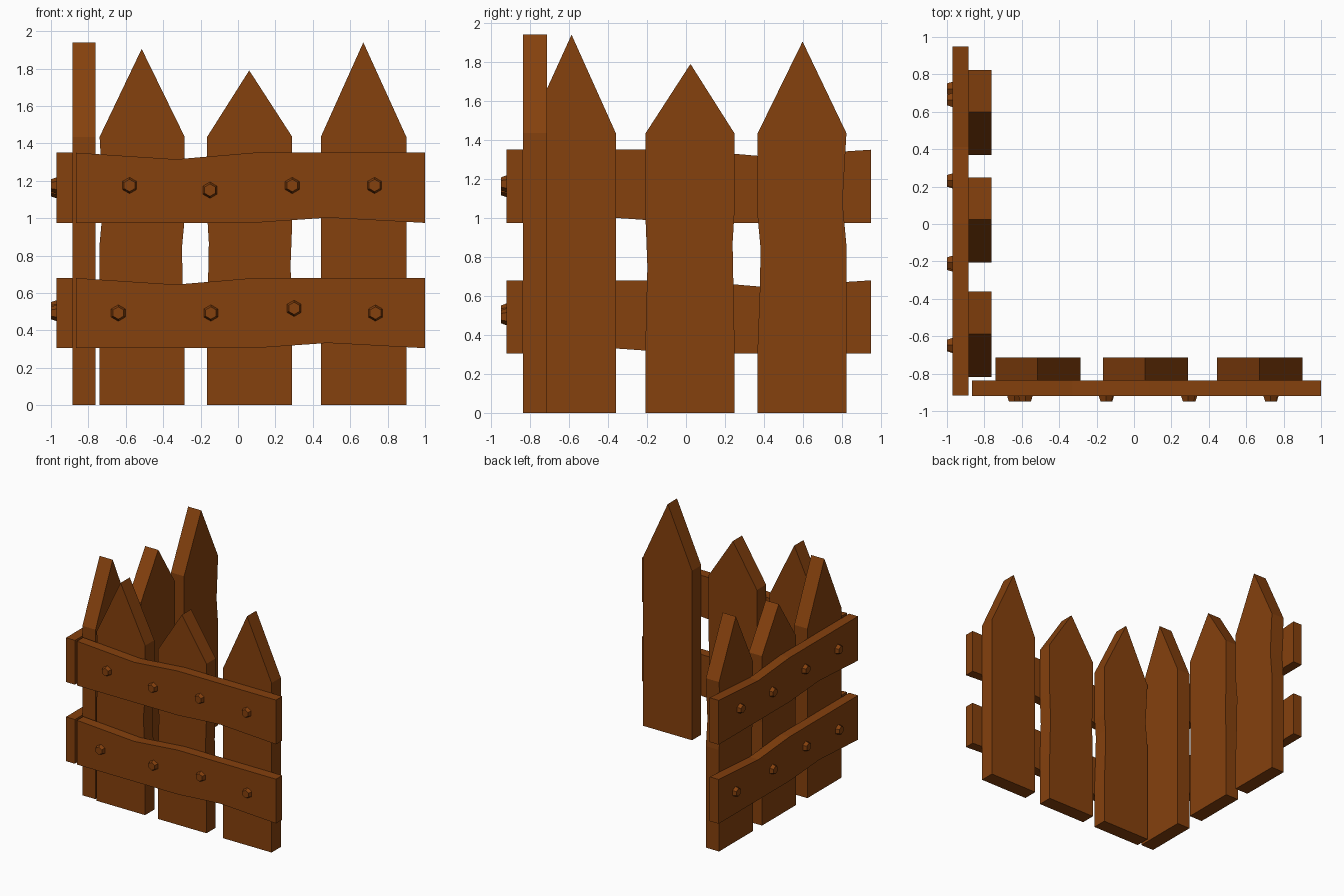
import bpy, bmesh, math
from mathutils import Matrix

if "Cube" in bpy.data.objects:
    bpy.data.objects.remove(bpy.data.objects["Cube"])

wood = bpy.data.materials.new("brown_wood")
wood.diffuse_color = (0.235, 0.052, 0.004, 1)
wood.use_nodes = True
wood.node_tree.nodes["Principled BSDF"].inputs["Base Color"].default_value = wood.diffuse_color


def finish(name, bm, matrix):
    """Place the mesh in its panel and link it as a flat shaded object."""
    bmesh.ops.transform(bm, matrix=matrix, verts=bm.verts)
    bmesh.ops.recalc_face_normals(bm, faces=bm.faces)
    mesh = bpy.data.meshes.new(name)
    bm.to_mesh(mesh)
    bm.free()
    mesh.materials.append(wood)
    bpy.context.collection.objects.link(bpy.data.objects.new(name, mesh))


def board(name, outline, y0, y1, matrix):
    """Extrude an x-z outline from y0 to y1."""
    bm = bmesh.new()
    face = bm.faces.new([bm.verts.new((x, y0, z)) for x, z in outline])
    ext = bmesh.ops.extrude_face_region(bm, geom=[face], use_keep_orig=True)
    for v in ext["geom"]:
        if isinstance(v, bmesh.types.BMVert):
            v.co.y = y1
    finish(name, bm, matrix)


def bolt(name, x, z, matrix):
    """Tapered hexagonal bolt head pointing to -y."""
    bm = bmesh.new()
    place = (Matrix.Translation((x, -0.933, z)) @ Matrix.Rotation(math.pi / 2, 4, 'X')
             @ Matrix.Rotation(math.pi / 6, 4, 'Z'))
    bmesh.ops.create_cone(bm, cap_ends=True, segments=6, radius1=0.045,
                          radius2=0.033, depth=0.034, matrix=place)
    # a hexagon corner points straight up
    xs = [v.co.x - x for v in bm.verts]
    if max(xs) > 0.0445:
        bmesh.ops.rotate(bm, verts=bm.verts, cent=(x, 0, z),
                         matrix=Matrix.Rotation(math.pi / 6, 3, 'Y'))
    finish(name, bm, matrix)


# Outlines, counter-clockwise from bottom left; the sides have slight notches
PICKETS = [
    [(-0.74, 0), (-0.285, 0), (-0.285, 0.35), (-0.297, 0.66), (-0.299, 0.85),
     (-0.285, 1.0), (-0.285, 1.435), (-0.515, 1.905), (-0.74, 1.435),
     (-0.72, 1.08), (-0.74, 0.86)],
    [(-0.165, 0), (0.29, 0), (0.29, 0.4), (0.281, 0.75), (0.29, 0.98),
     (0.29, 1.435), (0.06, 1.79), (-0.165, 1.435), (-0.165, 1.02),
     (-0.156, 0.87), (-0.165, 0.4)],
    [(0.443, 0), (0.90, 0), (0.90, 1.435), (0.67, 1.94), (0.443, 1.435)],
]
RAIL = [(-0.865, 0.305), (0.08, 0.305), (0.48, 0.333), (1.0, 0.305),
        (1.0, 0.68), (0.08, 0.68), (-0.33, 0.645), (-0.865, 0.68)]
BOLTS = {"lower": [(-0.64, 0.493), (-0.145, 0.493), (0.30, 0.518), (0.735, 0.493)],
         "upper": [(-0.58, 1.175), (-0.15, 1.15), (0.29, 1.175), (0.73, 1.175)]}

# The left panel is the front panel turned a quarter turn
PANELS = {"front": Matrix.Identity(4),
          "left": Matrix.Translation((-0.05, 0.083, 0)) @ Matrix.Rotation(-math.pi / 2, 4, 'Z')}

for side, m in PANELS.items():
    for i, outline in enumerate(PICKETS):
        board(f"{side}_picket_{i + 1}", outline, -0.836, -0.713, m)
    for level, dz in (("lower", 0), ("upper", 0.67)):
        board(f"{side}_{level}_rail", [(x, z + dz) for x, z in RAIL], -0.92, -0.836, m)
        for i, (x, z) in enumerate(BOLTS[level]):
            bolt(f"{side}_{level}_bolt_{i + 1}", x, z, m)
